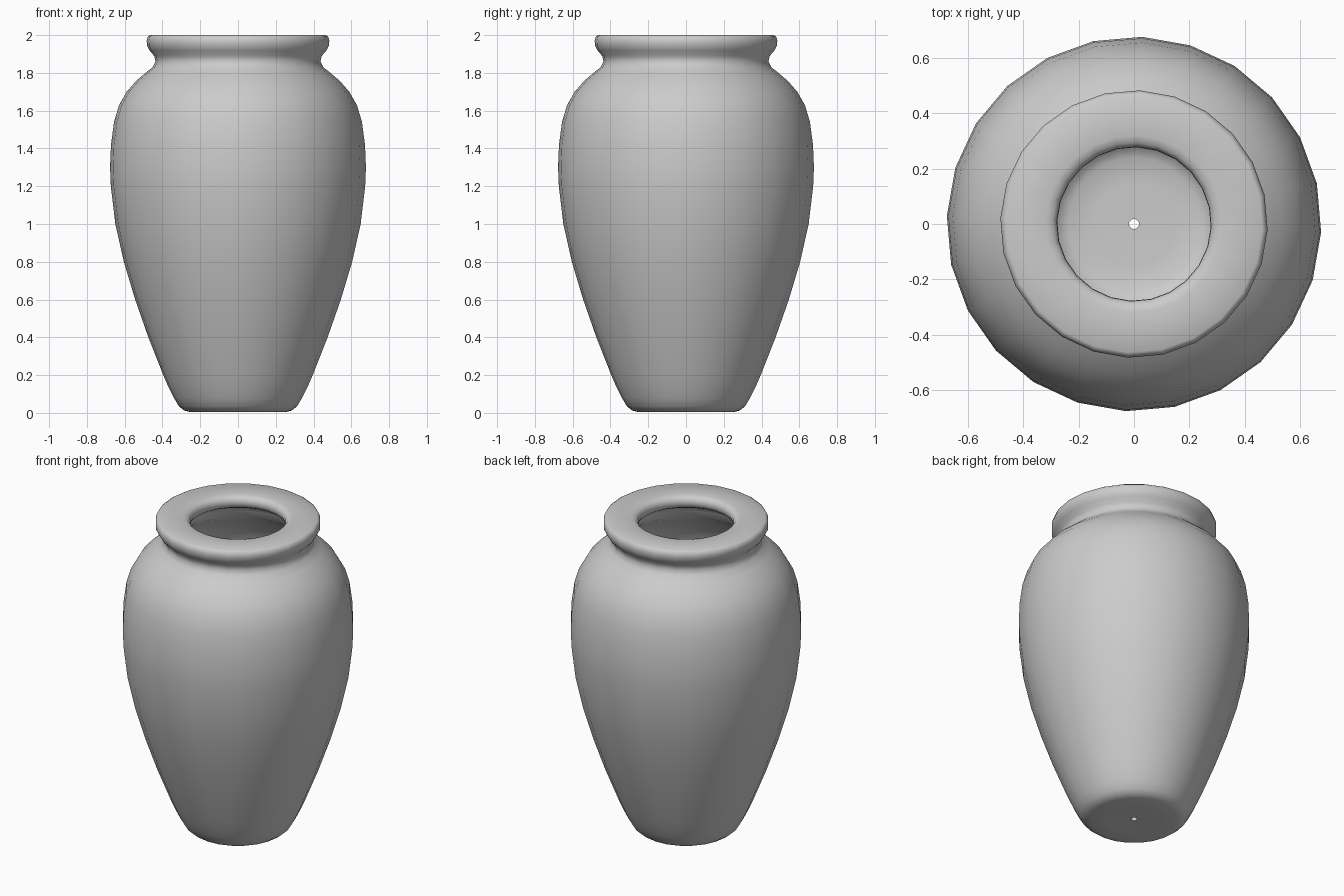
import bpy, bmesh
from math import sin, cos, pi, radians

if "Cube" in bpy.data.objects:
    bpy.data.objects.remove(bpy.data.objects["Cube"])

SIDES = 24
START = radians(-2.5)

# outer wall, from the drain hole in the base up to the rim
outer = [(.018, .008), (.15, .004), (.25, .004), (.285, .012), (.313, .035), (.34, .08),
         (.37, .14), (.40, .21), (.475, .40), (.545, .60), (.605, .80), (.65, 1.0),
         (.674, 1.2), (.678, 1.3), (.673, 1.42), (.657, 1.54), (.63, 1.63), (.59, 1.70),
         (.54, 1.757), (.49, 1.80), (.452, 1.83), (.437, 1.86), (.444, 1.89),
         (.468, 1.918), (.482, 1.945), (.484, 1.97), (.478, 1.992), (.465, 2.0)]

# flat rim top and rolled inner lip
lip = [(.32, 2.0), (.295, 1.993), (.28, 1.975), (.278, 1.95), (.288, 1.928), (.32, 1.91), (.365, 1.895)]

# inner wall back down to the hole
inner = [(.385, 1.86), (.40, 1.81), (.45, 1.77), (.53, 1.70), (.585, 1.61), (.615, 1.5),
         (.628, 1.3), (.60, 1.0), (.555, .80), (.495, .60), (.425, .40), (.35, .21),
         (.31, .12), (.28, .075), (.24, .055), (.15, .052), (.018, .05)]

profile = outer + lip + inner


def lathe(name, points, sides, start):
    """Revolve a closed profile around z."""
    bm = bmesh.new()
    rings = []
    for r, z in points:
        rings.append([bm.verts.new((r * cos(start + 2 * pi * i / sides),
                                    r * sin(start + 2 * pi * i / sides), z))
                      for i in range(sides)])
    for k, a in enumerate(rings):
        b = rings[(k + 1) % len(rings)]
        for i in range(sides):
            j = (i + 1) % sides
            bm.faces.new((a[i], a[j], b[j], b[i]))
    bmesh.ops.recalc_face_normals(bm, faces=bm.faces)
    mesh = bpy.data.meshes.new(name)
    bm.to_mesh(mesh)
    bm.free()
    obj = bpy.data.objects.new(name, mesh)
    bpy.context.collection.objects.link(obj)
    return obj


vase = lathe("vase", profile, SIDES, START)
bpy.context.view_layer.objects.active = vase
vase.select_set(True)
bpy.ops.object.shade_smooth_by_angle(angle=radians(50))
